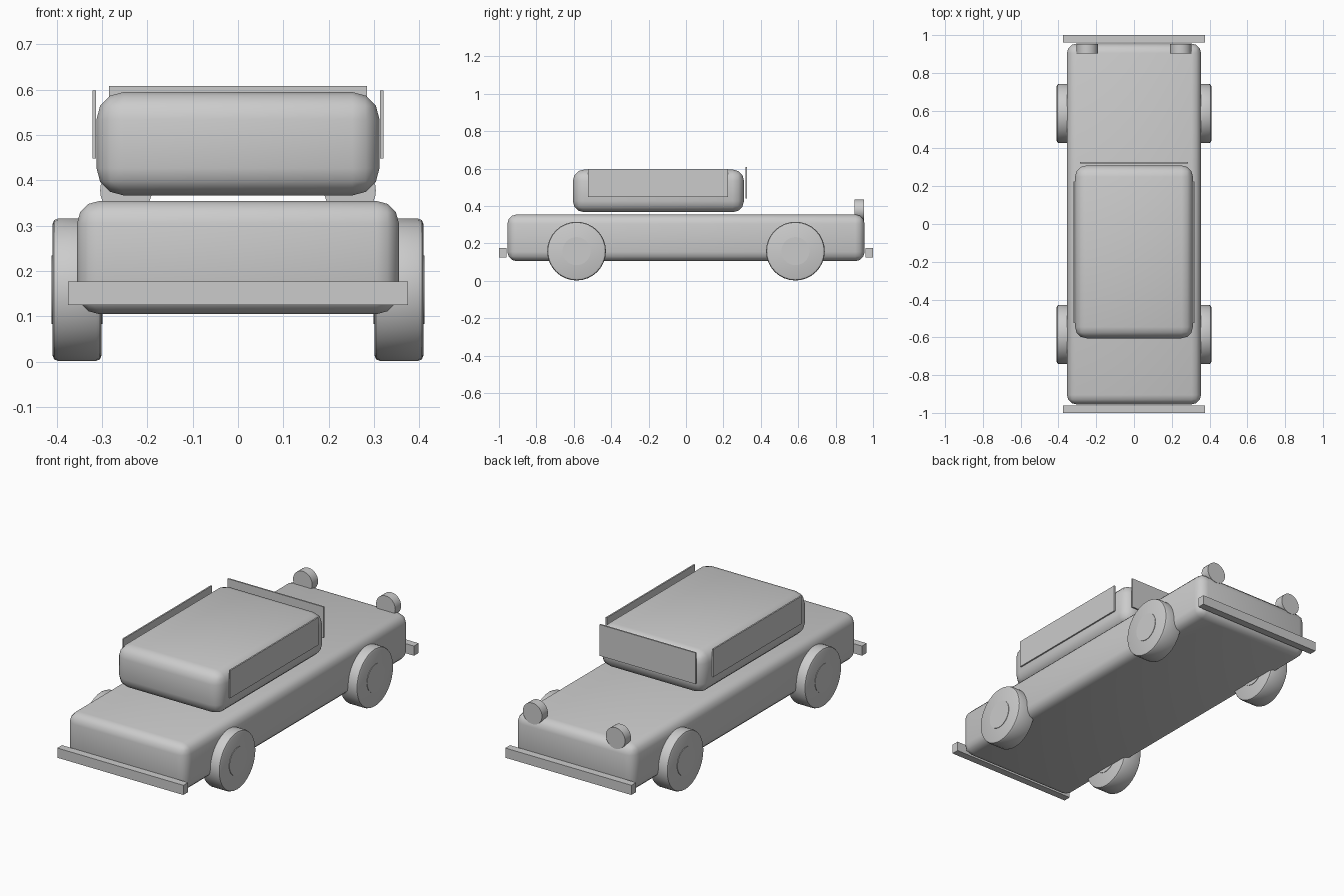
import bpy
from math import pi, radians

cube = bpy.data.objects.get("Cube")
if cube:
    bpy.data.objects.remove(cube, do_unlink=True)

GREY = (0.6, 0.6, 0.6, 1)
grey = bpy.data.materials.new("plain grey")
grey.use_nodes = True
grey.diffuse_color = GREY
grey.node_tree.nodes["Principled BSDF"].inputs["Base Color"].default_value = GREY


def finish(obj, name, bevel=0, segments=3, smooth=True):
    obj.name = name
    obj.data.materials.append(grey)
    bpy.ops.object.transform_apply(location=False, rotation=True, scale=True)
    if bevel:
        mod = obj.modifiers.new("rounding", "BEVEL")
        mod.width, mod.segments = bevel, segments
        mod.limit_method = "ANGLE"
        mod.angle_limit = radians(40)
        bpy.ops.object.modifier_apply(modifier=mod.name)
    if smooth:
        bpy.ops.object.shade_smooth_by_angle(angle=radians(35))
    return obj


def box(name, low, high, bevel=0):
    centre = [(a + b) / 2 for a, b in zip(low, high)]
    bpy.ops.mesh.primitive_cube_add(size=1, location=centre)
    obj = bpy.context.object
    obj.scale = [b - a for a, b in zip(low, high)]
    return finish(obj, name, bevel, smooth=bevel > 0)


def cylinder(name, radius, depth, centre, rotation, bevel=0):
    bpy.ops.mesh.primitive_cylinder_add(vertices=32, radius=radius, depth=depth,
                                        location=centre, rotation=rotation)
    return finish(bpy.context.object, name, bevel, 2)


# Rounded body and the cabin hovering just above it
box("body", (-0.355, -0.955, 0.105), (0.355, 0.955, 0.355), 0.05)
box("cabin", (-0.312, -0.605, 0.367), (0.312, 0.31, 0.595), 0.06)

# Flat windscreen plate
box("windscreen", (-0.285, 0.319, 0.44), (0.285, 0.327, 0.608))

# Bumpers at both ends
for end, y in (("front", -0.98), ("back", 0.98)):
    box(end + "_bumper", (-0.375, y - 0.02, 0.125), (0.375, y + 0.02, 0.177))

# Parts mirrored on both sides
for side, s in (("left", 1), ("right", -1)):
    x = 0.317 * s
    box(side + "_window", (x - 0.004, -0.525, 0.449), (x + 0.004, 0.225, 0.598))
    cylinder(side + "_lamp", 0.057, 0.05, (0.247 * s, 0.927, 0.378), (pi / 2, 0, 0))
    for end, y in (("front", -0.585), ("back", 0.585)):
        cylinder(f"{end}_{side}_tyre", 0.157, 0.108, (0.355 * s, y, 0.159),
                 (0, pi / 2, 0), 0.012)
        cylinder(f"{end}_{side}_hub", 0.075, 0.113, (0.355 * s, y, 0.159),
                 (0, pi / 2, 0))
